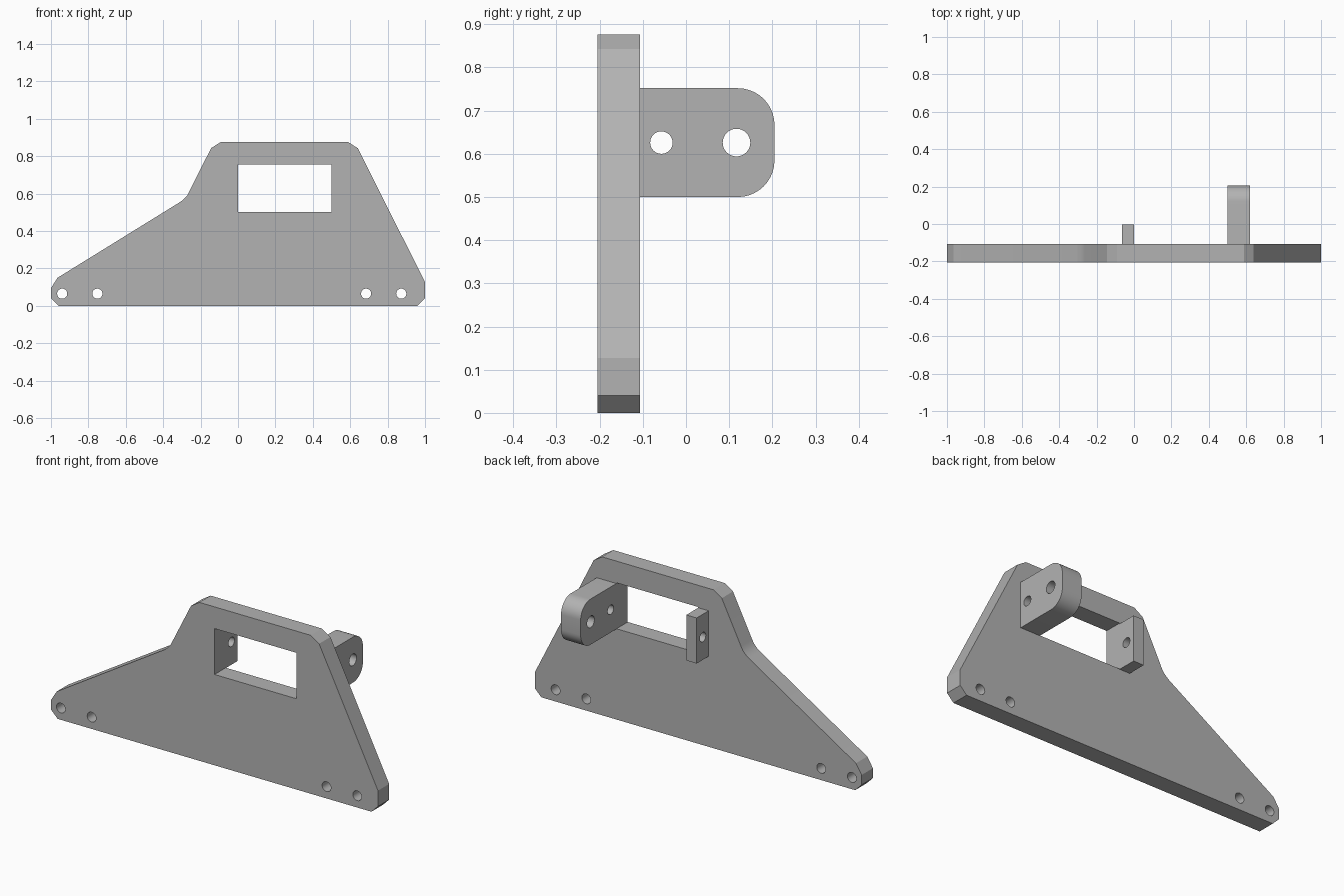
import bpy, bmesh, math
from mathutils import Matrix

cube = bpy.data.objects.get("Cube")
if cube:
    bpy.data.objects.remove(cube, do_unlink=True)

grey = bpy.data.materials.new("plain grey")
grey.use_nodes = True
colour = (0.45, 0.45, 0.45, 1)
grey.diffuse_color = colour
grey.node_tree.nodes["Principled BSDF"].inputs["Base Color"].default_value = colour

# Axis frames: profile x, profile y, extrusion direction
FACING_FRONT = Matrix(((1, 0, 0, 0), (0, 0, -1, 0), (0, 1, 0, 0), (0, 0, 0, 1)))
FACING_SIDE = Matrix(((0, 0, 1, 0), (1, 0, 0, 0), (0, 1, 0, 0), (0, 0, 0, 1)))


def arc(cx, cy, r, start, end, steps):
    angles = [math.radians(start + (end - start) * i / steps) for i in range(steps + 1)]
    return [(cx + r * math.cos(a), cy + r * math.sin(a)) for a in angles]


def circle(cx, cy, r):
    return arc(cx, cy, r, 0, 360, 32)[:-1]


def rectangle(x0, x1, y0, y1):
    return [(x0, y0), (x1, y0), (x1, y1), (x0, y1)]


def extruded_part(name, loops, frame, thickness, centre):
    """Fill an outline with its holes, extrude it and turn it into a mesh."""
    curve = bpy.data.curves.new(name + "_profile", "CURVE")
    curve.dimensions = "2D"
    curve.fill_mode = "BOTH"
    curve.extrude = thickness / 2
    for loop in loops:
        spline = curve.splines.new("POLY")
        spline.points.add(len(loop) - 1)
        for point, (x, y) in zip(spline.points, loop):
            point.co = (x, y, 0, 1)
        spline.use_cyclic_u = True
    helper = bpy.data.objects.new(name + "_profile", curve)
    bpy.context.collection.objects.link(helper)
    bpy.context.view_layer.update()
    depsgraph = bpy.context.evaluated_depsgraph_get()
    mesh = bpy.data.meshes.new_from_object(helper.evaluated_get(depsgraph))
    bpy.data.objects.remove(helper, do_unlink=True)
    bpy.data.curves.remove(curve)

    bm = bmesh.new()
    bm.from_mesh(mesh)
    bmesh.ops.remove_doubles(bm, verts=bm.verts, dist=0.0001)
    bmesh.ops.transform(bm, matrix=Matrix.Translation(centre) @ frame, verts=bm.verts)
    bmesh.ops.recalc_face_normals(bm, faces=bm.faces)
    bm.to_mesh(mesh)
    bm.free()
    mesh.materials.clear()
    mesh.materials.append(grey)

    part = bpy.data.objects.new(name, mesh)
    bpy.context.collection.objects.link(part)
    bpy.ops.object.select_all(action="DESELECT")
    part.select_set(True)
    bpy.context.view_layer.objects.active = part
    bpy.ops.object.shade_smooth_by_angle(angle=math.radians(20))
    return part


# Main plate with chamfered corners, filleted shoulder, window and bolt holes
outline = [(-0.96, 0), (0.96, 0), (1, 0.04), (1, 0.127), (0.64, 0.843),
           (0.588, 0.876), (-0.092, 0.876), (-0.144, 0.843), (-0.262, 0.608),
           (-0.272, 0.59), (-0.288, 0.572), (-0.308, 0.556),
           (-0.965, 0.15), (-1, 0.095), (-1, 0.04)]
bolt_holes = [circle(x, 0.065, 0.027) for x in (-0.94, -0.752, 0.685, 0.873)]
window = rectangle(0, 0.5, 0.502, 0.756)
extruded_part("main_plate", [outline, window] + bolt_holes,
              FACING_FRONT, 0.098, (0, -0.156, 0))

# Long lug on the back, with rounded outer corners and two holes
low, high, tip, radius = 0.5, 0.752, 0.205, 0.085
long_lug = ([(-0.107, high), (-0.107, low)]
            + arc(tip - radius, low + radius, radius, -90, 0, 10)
            + arc(tip - radius, high - radius, radius, 0, 90, 10))
pin_hole = circle(-0.057, 0.626, 0.026)
extruded_part("long_lug", [long_lug, pin_hole, circle(0.117, 0.626, 0.032)],
              FACING_SIDE, 0.12, (0.561, 0, 0))

# Short square lug on the other side of the window
extruded_part("short_lug", [rectangle(-0.107, -0.003, low, high), pin_hole],
              FACING_SIDE, 0.063, (-0.0315, 0, 0))
